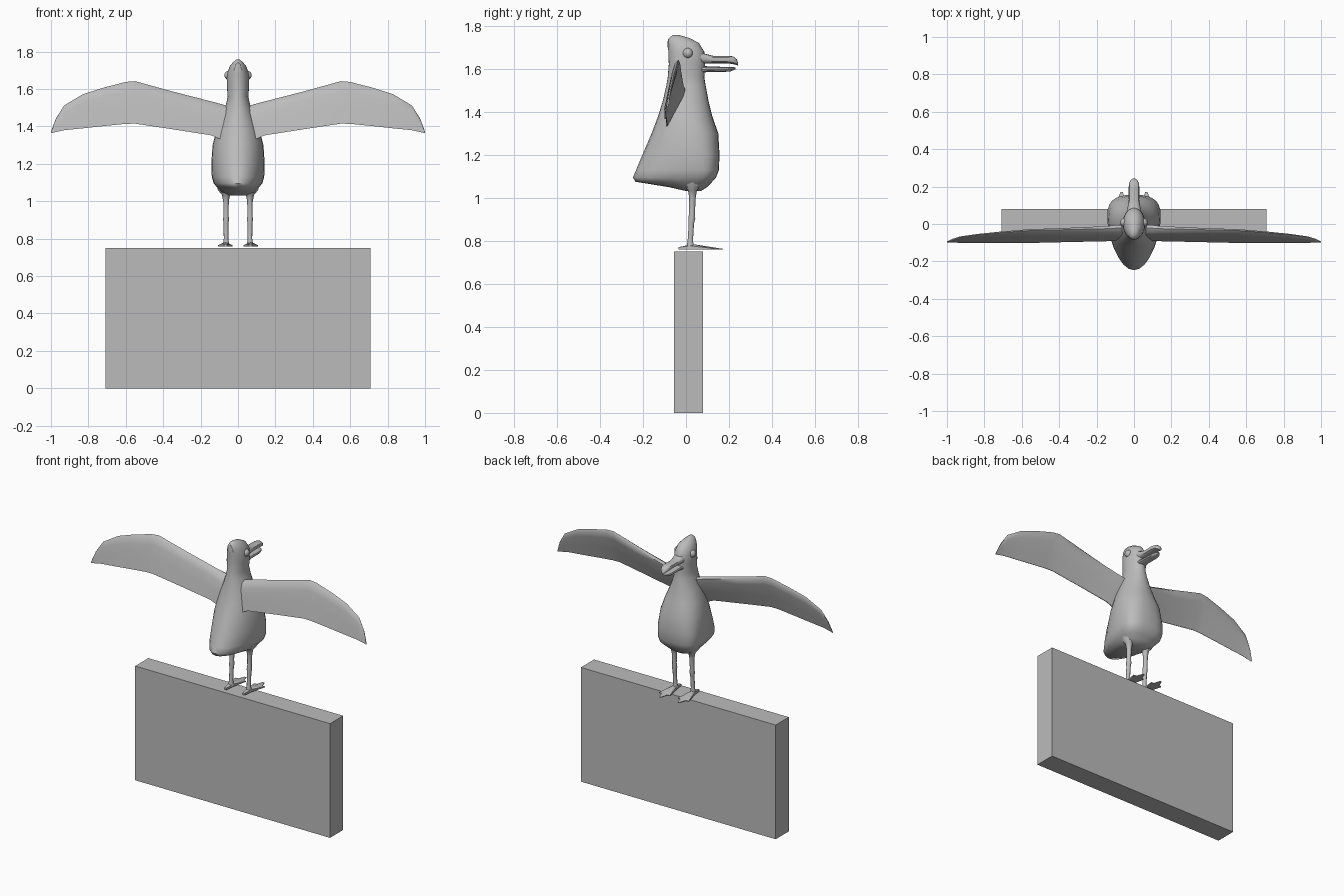
import bpy, bmesh, math
from mathutils import Vector

grey = bpy.data.materials.new("plain grey")
grey.diffuse_color = (0.5, 0.5, 0.5, 1)


def finish(name, bm, angle=40):
    """Turn a bmesh into a named, smooth-shaded grey object."""
    bmesh.ops.recalc_face_normals(bm, faces=bm.faces[:])
    me = bpy.data.meshes.new(name)
    bm.to_mesh(me)
    bm.free()
    me.materials.append(grey)
    ob = bpy.data.objects.new(name, me)
    bpy.context.collection.objects.link(ob)
    if angle:
        bpy.ops.object.select_all(action='DESELECT')
        ob.select_set(True)
        bpy.context.view_layer.objects.active = ob
        bpy.ops.object.shade_smooth_by_angle(angle=math.radians(angle))
    return ob


def loft(name, rings, angle=40):
    """Skin a list of equal-length point rings and cap both ends."""
    bm = bmesh.new()
    vs = [[bm.verts.new(p) for p in r] for r in rings]
    n = len(vs[0])
    for a, b in zip(vs, vs[1:]):
        for i in range(n):
            j = (i + 1) % n
            bm.faces.new((a[i], a[j], b[j], b[i]))
    bm.faces.new(vs[0])
    bm.faces.new(vs[-1])
    return finish(name, bm, angle)


def spow(v, e):
    return math.copysign(abs(v) ** e, v)


# wall block
bm = bmesh.new()
bmesh.ops.create_cube(bm, size=1)
for v in bm.verts:
    v.co = (v.co.x * 1.415, v.co.y * 0.136 + 0.012, (v.co.z + 0.5) * 0.75)
finish("wall", bm, 0)

# body, neck and head: z, back y, front y, y of widest point, half width, front squareness
profile = [
    (1.757, -.062, -.03, -.045, .010, 2), (1.742, -.080, .02, -.03, .028, 2),
    (1.72, -.085, .06, -.01, .045, 2), (1.68, -.082, .085, 0, .058, 2),
    (1.62, -.080, .088, 0, .060, 2), (1.56, -.085, .085, 0, .055, 2),
    (1.52, -.092, .092, 0, .064, 2), (1.45, -.108, .105, 0, .088, 2.1),
    (1.38, -.130, .122, .01, .115, 2.2), (1.30, -.160, .150, .02, .136, 2.4),
    (1.20, -.203, .156, .04, .143, 2.7), (1.13, -.232, .153, .05, .140, 2.8),
    (1.095, -.247, .140, .05, .130, 2.8), (1.075, -.235, .122, .05, .112, 2.5),
    (1.05, -.080, .098, .03, .092, 2.2), (1.032, 0, .07, .04, .05, 2),
]


def body_ring(z, yb, yf, wy, hw, sq, n=28):
    pts = []
    for i in range(n):
        t = 2 * math.pi * i / n
        c, s = math.cos(t), math.sin(t)
        e = 2 / sq if s > 0 else 1
        pts.append((hw * spow(c, e), wy + (yf - wy if s > 0 else wy - yb) * spow(s, e), z))
    return pts


loft("body", [body_ring(*p) for p in profile], 50)


# beak halves: y, bottom z, top z, half width
def beak(name, stations):
    rings = []
    for y, z0, z1, w in stations:
        zc, h = (z0 + z1) / 2, (z1 - z0) / 2
        rings.append([(w * math.cos(a), y, zc + h * spow(math.sin(a), .8))
                      for a in [2 * math.pi * k / 12 for k in range(12)]])
    loft(name, rings)


beak("upper_beak", [(.05, 1.622, 1.69, .04), (.09, 1.624, 1.67, .034), (.13, 1.626, 1.66, .028),
                    (.19, 1.626, 1.661, .029), (.22, 1.622, 1.658, .026),
                    (.236, 1.617, 1.645, .017), (.243, 1.614, 1.625, .006)])
beak("lower_beak", [(.05, 1.575, 1.615, .036), (.10, 1.586, 1.612, .028), (.18, 1.586, 1.609, .027),
                    (.21, 1.589, 1.609, .022), (.23, 1.598, 1.607, .008)])

# wing stations: x, top z, bottom z, top y, bottom y, thickness
wing = [
    (.03, 1.50, 1.33, -.02, -.085, .05), (.09, 1.52, 1.33, -.022, -.088, .05),
    (.14, 1.533, 1.352, -.025, -.09, .042), (.35, 1.587, 1.385, -.03, -.095, .032),
    (.55, 1.642, 1.415, -.035, -.1, .026), (.60, 1.638, 1.414, -.038, -.1, .025),
    (.72, 1.607, 1.402, -.047, -.1, .021), (.83, 1.572, 1.39, -.057, -.1, .017),
    (.93, 1.512, 1.38, -.07, -.1, .012), (.975, 1.44, 1.37, -.083, -.099, .008),
    (1.0, 1.372, 1.364, -.095, -.098, .003),
]
section = [(0, 0), (.06, .42), (.25, .5), (.6, .3), (1, .05),
           (1, -.05), (.6, -.3), (.25, -.5), (.06, -.42)]

for side, s in (("left", -1), ("right", 1)):
    rings = []
    for x, zt, zb, yt, yb, th in wing:
        rings.append([(s * x, yt + (yb - yt) * u + th * v, zt + (zb - zt) * u) for u, v in section])
    loft(side + "_wing", rings, 50)

    # leg with thigh, knee and ankle: z, y, x radius, y radius
    leg = [(1.10, .03, .048, .055), (1.06, .03, .044, .045), (1.035, .03, .022, .022),
           (1.0, .03, .015, .016), (.93, .028, .013, .014), (.905, .027, .016, .017),
           (.88, .025, .013, .013), (.80, .02, .012, .013), (.765, .02, .018, .02)]
    loft(side + "_leg", [[(s * .064 + rx * math.cos(a), y + ry * math.sin(a), z)
                          for a in [math.pi * k / 5 for k in range(10)]]
                         for z, y, rx, ry in leg])

    # webbed foot outline: x from leg centre, y
    outline = [(-.008, -.035), (.008, -.035), (.014, .02), (.042, .125), (.022, .128),
               (.006, .172), (-.006, .172), (-.018, .128), (-.036, .125), (-.014, .02)]
    bm = bmesh.new()
    low = [bm.verts.new((s * (.066 + x), y, .759)) for x, y in outline]
    top = [bm.verts.new((s * (.066 + x), y, .763 + .014 * max(0, 1 - abs(y - .02) / .12)))
           for x, y in outline]
    hub = bm.verts.new((s * .066, .03, .785))
    bm.faces.new(low)
    for i in range(len(low)):
        j = (i + 1) % len(low)
        bm.faces.new((low[i], low[j], top[j], top[i]))
        bm.faces.new((top[i], top[j], hub))
    finish(side + "_foot", bm, 30)

    # eye
    bm = bmesh.new()
    bmesh.ops.create_uvsphere(bm, u_segments=16, v_segments=10, radius=.024)
    bmesh.ops.translate(bm, verts=bm.verts[:], vec=Vector((s * .049, .008, 1.673)))
    finish(side + "_eye", bm)

# small feather tuft at the back of the head
loft("head_tuft", [[(w * math.cos(a), y + d * math.sin(a), z) for a in [math.pi * k / 4 for k in range(8)]]
                   for z, y, w, d in [(1.70, -.065, .03, .02), (1.73, -.072, .018, .013),
                                      (1.742, -.078, .004, .004)]])
